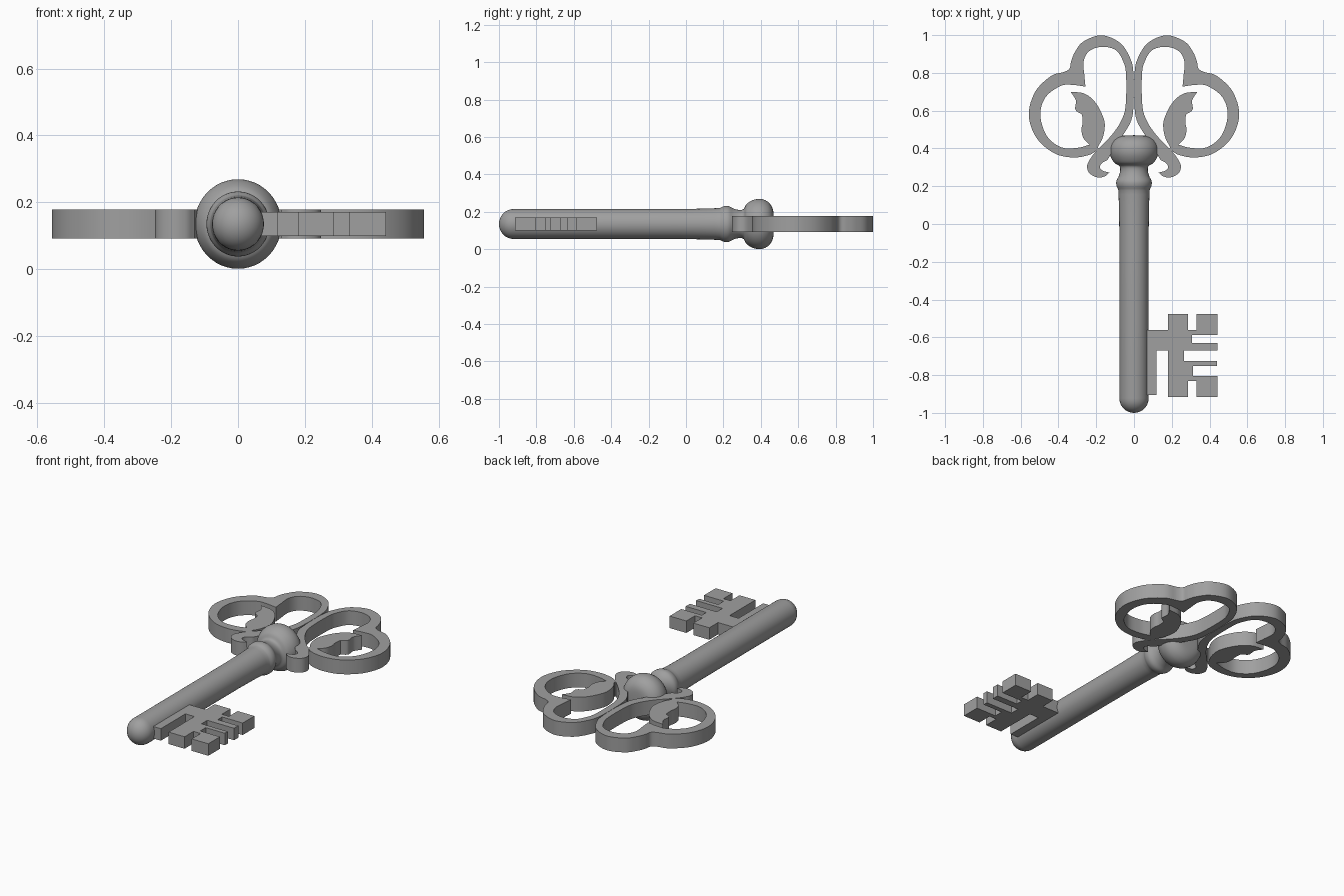
import bpy, bmesh
from math import sin, cos, pi, radians
from mathutils import Vector

if "Cube" in bpy.data.objects:
    bpy.data.objects.remove(bpy.data.objects["Cube"])

MID = 0.135  # height of the key's centre plane

# Dark iron
iron = bpy.data.materials.new("dark_iron")
iron.diffuse_color = (0.35, 0.35, 0.35, 1)
iron.use_nodes = True
iron.node_tree.nodes["Principled BSDF"].inputs["Base Color"].default_value = iron.diffuse_color


def smooth(pts, n=6):
    """Catmull-Rom through pts, keeping both ends; last point included."""
    p = [Vector(q) for q in pts]
    if len(p) == 2:
        return p
    p = [2 * p[0] - p[1]] + p + [2 * p[-1] - p[-2]]
    out = []
    for a, b, c, d in zip(p, p[1:], p[2:], p[3:]):
        for i in range(n):
            t = i / n
            out.append(0.5 * (2 * b + (c - a) * t + (2 * a - 5 * b + 4 * c - d) * t * t
                              + (3 * b - a - 3 * c + d) * t ** 3))
    return out + [p[-2]]


def loop(*runs):
    """Closed outline from smooth runs; each run starts at the last one's end (sharp corner)."""
    out, start = [], Vector(runs[0][0])
    for i, run in enumerate(runs):
        pts = [Vector(q) for q in run]
        if i:
            pts = [out.pop()] + pts
        out += smooth(pts)
    return out[:-1] if (out[-1] - start).length < 1e-5 else out


def finish(name, bm):
    bmesh.ops.remove_doubles(bm, verts=bm.verts, dist=1e-5)
    bmesh.ops.recalc_face_normals(bm, faces=bm.faces)
    me = bpy.data.meshes.new(name)
    bm.to_mesh(me)
    bm.free()
    me.materials.append(iron)
    me.shade_smooth()
    me.set_sharp_from_angle(angle=radians(35))
    ob = bpy.data.objects.new(name, me)
    bpy.context.scene.collection.objects.link(ob)
    return ob


def plate(name, outlines, half, z):
    """Flat plate with holes, from filled 2D curves."""
    cu = bpy.data.curves.new(name + "_outline", 'CURVE')
    cu.dimensions, cu.fill_mode, cu.extrude = '2D', 'BOTH', half
    for pts in outlines:
        sp = cu.splines.new('POLY')
        sp.points.add(len(pts) - 1)
        for q, v in zip(sp.points, pts):
            q.co = (v[0], v[1], 0, 1)
        sp.use_cyclic_u = True
    tmp = bpy.data.objects.new(name + "_tmp", cu)
    bpy.context.scene.collection.objects.link(tmp)
    bpy.context.view_layer.update()
    me = bpy.data.meshes.new_from_object(tmp.evaluated_get(bpy.context.evaluated_depsgraph_get()))
    bm = bmesh.new()
    bm.from_mesh(me)
    for f in bm.faces:
        f.material_index = 0
    bpy.data.objects.remove(tmp)
    bpy.data.curves.remove(cu)
    bpy.data.meshes.remove(me)
    bmesh.ops.translate(bm, verts=bm.verts, vec=(0, 0, z))
    return finish(name, bm)


# Shaft with rounded tip, collar, neck and knob, turned about the y axis
R = 0.0775
profile = [Vector((R * sin(a * pi / 16), -1 + R - R * cos(a * pi / 16))) for a in range(9)]
profile += smooth([(R, -0.05), (0.08, 0.1), (0.083, 0.18)], 3)
profile += smooth([(0.085, 0.185), (0.093, 0.205), (0.093, 0.228), (0.08, 0.255), (0.073, 0.285),
                   (0.078, 0.308), (0.105, 0.325), (0.124, 0.358), (0.13, 0.39), (0.125, 0.42),
                   (0.106, 0.448), (0.07, 0.466), (0, 0.47)], 4)
bm = bmesh.new()
SIDES = 48
rings = [[bm.verts.new((r * cos(k * 2 * pi / SIDES), y, MID + 1.03 * r * sin(k * 2 * pi / SIDES)))
          for k in range(SIDES)] for r, y in profile]
for a, b in zip(rings, rings[1:]):
    for k in range(SIDES):
        m = (k + 1) % SIDES
        bm.faces.new((a[k], a[m], b[m], b[k]))
bmesh.ops.dissolve_degenerate(bm, dist=1e-6, edges=bm.edges)
finish("shaft", bm)

# Bow: right half with two lobes, a lower curl and a leaf, mirrored to the left
outer = loop(
    # curl at the foot of the stem
    [(.13, .272), (.155, .252), (.195, .247), (.237, .27), (.248, .31), (.225, .355), (.199, .388)],
    # side lobe
    [(.24, .365), (.325, .352), (.425, .376), (.517, .457), (.557, .578), (.523, .70), (.44, .783),
     (.37, .805), (.341, .824), (.333, .86), (.313, .91), (.268, .966),
     # top lobe and stem
     (.172, .999), (.075, .96), (.021, .88), (.003, .80), (.002, .65), (.014, .55), (.065, .46),
     (.11, .39), (.14, .34)],
    [(.172, .32), (.18, .298), (.165, .282), (.13, .272)])
inner = loop(
    # stem and top lobe
    [(.186, .40), (.115, .475), (.066, .55), (.044, .63), (.042, .79), (.057, .86), (.097, .921),
     (.172, .938), (.238, .914), (.267, .86), (.263, .79), (.257, .727)],
    # side lobe
    [(.32, .736), (.385, .732), (.467, .673), (.496, .578), (.462, .467), (.385, .406), (.30, .403),
     (.235, .42)],
    # leaf
    [(.268, .455), (.278, .50), (.272, .535), (.275, .58)],
    [(.31, .605), (.308, .655), (.336, .70)],
    [(.262, .69), (.203, .642), (.162, .563), (.155, .51), (.168, .45), (.19, .41), (.186, .40)])
bow = plate("bow", [outer, inner], 0.043, MID)
mir = bow.modifiers.new("other_half", 'MIRROR')
mir.use_axis[0] = True
mir.use_mirror_merge = False

# Bit: the toothed plate beside the tip
bit = [(.03, -.56), (.179, -.56), (.179, -.477), (.285, -.477), (.285, -.56), (.332, -.56),
       (.332, -.477), (.443, -.477), (.443, -.588), (.306, -.588), (.306, -.63), (.443, -.63),
       (.443, -.67), (.264, -.67), (.264, -.724), (.439, -.724), (.439, -.752), (.312, -.752),
       (.312, -.804), (.443, -.804), (.443, -.915), (.332, -.915), (.332, -.83), (.285, -.83),
       (.285, -.915), (.179, -.915), (.179, -.67), (.119, -.67), (.119, -.904), (.03, -.904)]
plate("bit", [bit], 0.036, MID)
